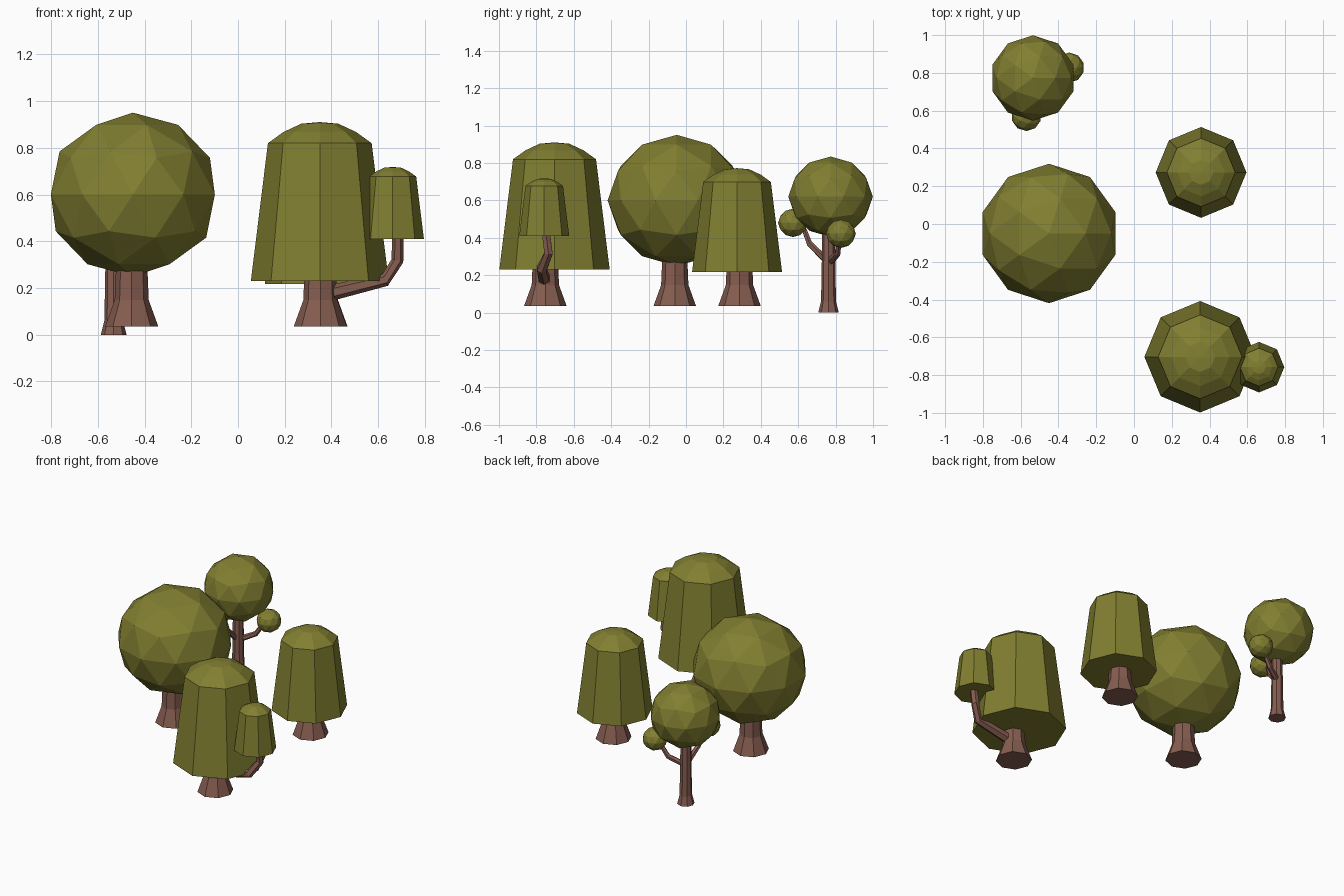
import bpy, bmesh, math
from mathutils import Vector

if "Cube" in bpy.data.objects:
    bpy.data.objects.remove(bpy.data.objects["Cube"])


def material(name, rgb):
    m = bpy.data.materials.new(name)
    m.diffuse_color = (*rgb, 1)
    m.use_nodes = True
    m.node_tree.nodes["Principled BSDF"].inputs["Base Color"].default_value = m.diffuse_color
    return m


LEAF = material("leaf_green", (0.22, 0.21, 0.03))
BARK = material("bark_brown", (0.24, 0.11, 0.08))


def finish(name, bm, mat):
    bmesh.ops.recalc_face_normals(bm, faces=bm.faces)
    me = bpy.data.meshes.new(name)
    bm.to_mesh(me)
    bm.free()
    me.materials.append(mat)
    ob = bpy.data.objects.new(name, me)
    bpy.context.collection.objects.link(ob)
    return ob


def loft(name, rings, mat, sides=8, axis_up=False):
    """Capped tube through (x, y, z, radius) rings."""
    bm = bmesh.new()
    pts = [Vector(r[:3]) for r in rings]
    loops = []
    for i, p in enumerate(pts):
        d = pts[min(i + 1, len(pts) - 1)] - pts[max(i - 1, 0)]
        d = Vector((0, 0, 1)) if axis_up else d.normalized()
        v = d.cross(Vector((1, 0, 0))) if abs(d.x) < 0.5 and axis_up else d.cross(Vector((0, 1, 0)))
        v.normalize()
        w = d.cross(v)
        loops.append([bm.verts.new(p + rings[i][3] * (math.cos(a) * v + math.sin(a) * w))
                      for a in (2 * math.pi * k / sides for k in range(sides))])
    for a, b in zip(loops, loops[1:]):
        for k in range(sides):
            n = (k + 1) % sides
            bm.faces.new((a[k], a[n], b[n], b[k]))
    bm.faces.new(loops[0])
    bm.faces.new(loops[-1])
    return finish(name, bm, mat)


def upright(name, x, y, profile, mat):
    """Vertical eight-sided solid from (radius, z) pairs."""
    return loft(name, [(x, y, z, r) for r, z in profile], mat, 8, True)


def round_crown(name, x, y, z, r, squash=0.95):
    bm = bmesh.new()
    bmesh.ops.create_icosphere(bm, subdivisions=2, radius=r)
    for v in bm.verts:
        v.co = Vector((x + v.co.x, y + v.co.y, z + v.co.z * squash))
    return finish(name, bm, LEAF)


def bell_crown(name, x, y, z, s):
    shape = [(0.295, 0), (0.222, 0.59), (0.155, 0.638), (0.08, 0.673), (0.005, 0.68)]
    return upright(name, x, y, [(r * s, z + h * s) for r, h in shape], LEAF)


def stout_trunk(name, x, y):
    return upright(name, x, y, [(0.114, 0.035), (0.073, 0.148), (0.064, 0.36)], BARK)


# Large round tree
stout_trunk("large_round_trunk", -0.455, -0.06)
round_crown("large_round_crown", -0.45, -0.05, 0.6, 0.369)

# Bell tree with side branch
stout_trunk("bell_trunk", 0.3525, -0.752)
bell_crown("bell_crown", 0.35, -0.703, 0.23, 1.0)
loft("bell_branch", [(0.36, -0.755, 0.17, 0.035), (0.63, -0.772, 0.235, 0.028),
                     (0.682, -0.735, 0.316, 0.026), (0.685, -0.752, 0.45, 0.024)], BARK, 6)
bell_crown("bell_branch_crown", 0.662, -0.758, 0.41, 0.453)

# Smaller bell tree
stout_trunk("small_bell_trunk", 0.355, 0.286)
bell_crown("small_bell_crown", 0.355, 0.273, 0.218, 0.815)

# Slender round tree with two side branches
upright("slender_trunk", -0.532, 0.762,
        [(0.055, 0), (0.04, 0.06), (0.036, 0.28), (0.034, 0.45)], BARK)
round_crown("slender_crown", -0.535, 0.773, 0.62, 0.226)
loft("front_branch", [(-0.535, 0.755, 0.275, 0.02), (-0.56, 0.66, 0.37, 0.017),
                      (-0.567, 0.63, 0.45, 0.014)], BARK, 6)
round_crown("front_branch_crown", -0.57, 0.572, 0.48, 0.08)
loft("side_branch", [(-0.535, 0.765, 0.265, 0.02), (-0.43, 0.81, 0.315, 0.017),
                     (-0.38, 0.82, 0.39, 0.014)], BARK, 6)
round_crown("side_branch_crown", -0.343, 0.828, 0.422, 0.08)
